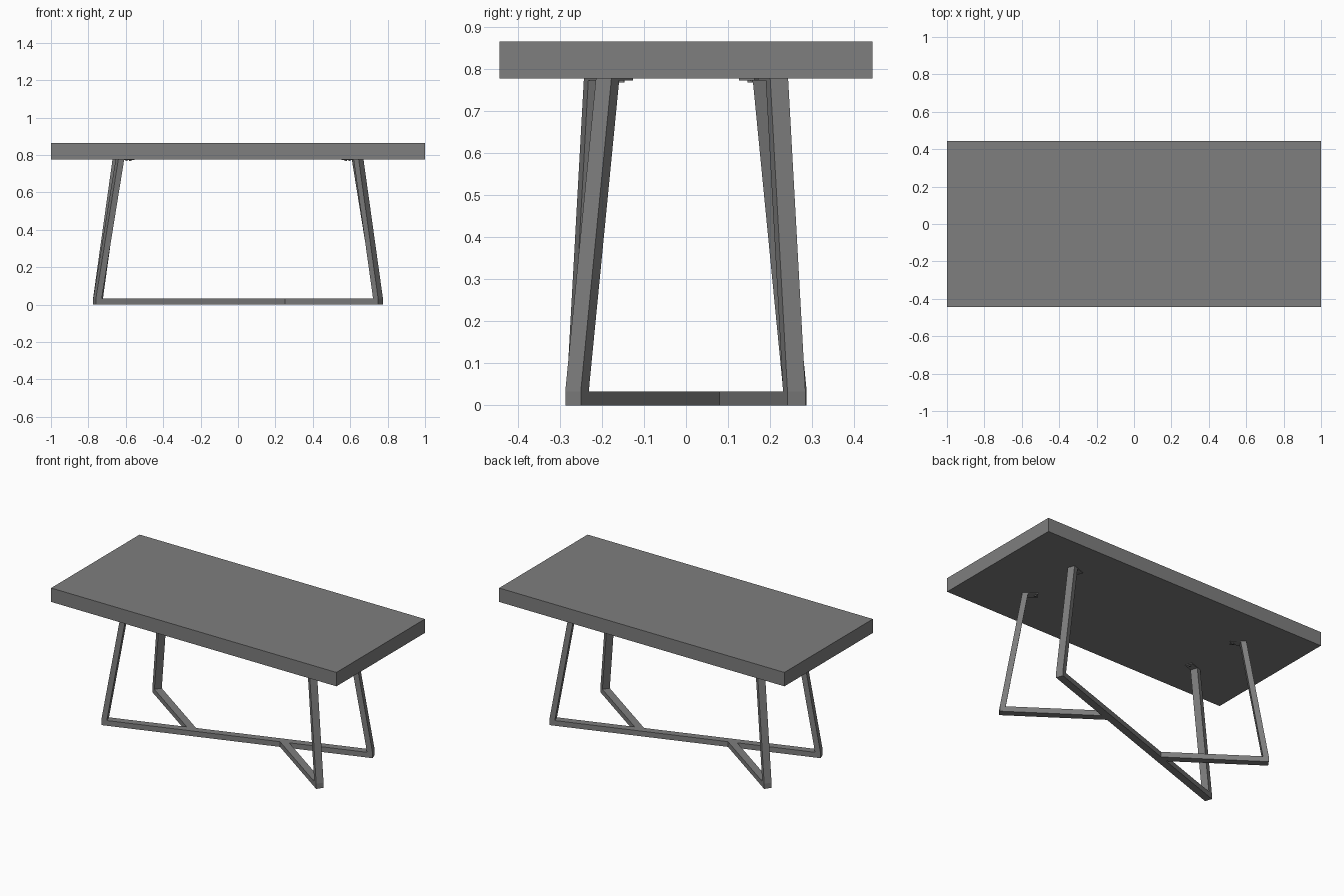
import bpy
import bmesh
from math import atan2, pi, tan
from mathutils import Matrix, Vector

cube = bpy.data.objects.get("Cube")
if cube:
    bpy.data.objects.remove(cube)

grey = bpy.data.materials.new("grey")
grey.use_nodes = True
COLOUR = (0.21, 0.21, 0.21, 1)
grey.diffuse_color = COLOUR
grey.node_tree.nodes["Principled BSDF"].inputs["Base Color"].default_value = COLOUR

TOP_Z, UNDER_Z = 0.865, 0.777
BAR, WIDTH, LEAN = 0.033, 0.045, 0.127   # bar thickness, bar width, inward lean of legs


def finish(name, bm, matrix=None):
    bmesh.ops.recalc_face_normals(bm, faces=bm.faces)
    mesh = bpy.data.meshes.new(name)
    bm.to_mesh(mesh)
    bm.free()
    mesh.materials.append(grey)
    obj = bpy.data.objects.new(name, mesh)
    bpy.context.collection.objects.link(obj)
    if matrix:
        obj.matrix_world = matrix
    return obj


def box(name, centre, size, matrix=None):
    bm = bmesh.new()
    bmesh.ops.create_cube(bm, size=1)
    bmesh.ops.scale(bm, vec=size, verts=bm.verts)
    bmesh.ops.translate(bm, vec=centre, verts=bm.verts)
    return finish(name, bm, matrix)


def frame(name, profile, matrix, skew=0):
    """Extrude an upright (s, z) outline; skew shears the inner end for an oblique joint."""
    bm = bmesh.new()
    face = bm.faces.new([bm.verts.new((s, -WIDTH / 2, z)) for s, z in profile])
    moved = bmesh.ops.extrude_face_region(bm, geom=[face])["geom"]
    bmesh.ops.translate(bm, vec=(0, WIDTH, 0),
                        verts=[v for v in moved if isinstance(v, bmesh.types.BMVert)])
    if skew:
        inner = min(s for s, z in profile)
        for v in bm.verts:
            if v.co.x < inner + 0.001:
                v.co.x += v.co.y * skew
    return finish(name, bm, matrix)


def leg_outline(foot):
    """Half outline of a leg, from outer foot corner up and down to the inner corner."""
    return [(foot, 0), (foot, BAR), (foot - LEAN, UNDER_Z),
            (foot - LEAN - BAR, UNDER_Z), (foot - BAR, BAR)]


def bracket(name, foot, matrix):
    # mounting plate and bolt head beside the top of a leg
    inner = foot - LEAN - BAR
    box(name + "_plate", (inner - 0.028, 0, UNDER_Z - 0.002), (0.058, WIDTH, 0.005), matrix)
    bm = bmesh.new()
    bmesh.ops.create_cone(bm, cap_ends=True, segments=12, radius1=0.006, radius2=0.006,
                          depth=0.006,
                          matrix=Matrix.Translation((inner - 0.042, 0, UNDER_Z - 0.007)))
    finish(name + "_bolt", bm, matrix)


# Tabletop
box("tabletop", (0, 0, (TOP_Z + UNDER_Z) / 2), (2, 0.886, TOP_Z - UNDER_Z))

# Long diagonal frame: two legs joined by one floor bar
long_end = Vector((0.767, 0.2625))
long_angle = atan2(long_end.y, long_end.x)
half = leg_outline(long_end.length)
long_turn = Matrix.Rotation(long_angle, 4, "Z")
frame("long_frame", half + [(-s, z) for s, z in reversed(half)], long_turn)

# Short branches: each meets the side of the long bar at an angle
joint = Vector((0.277, 0.071))
short_end = Vector((0.762, -0.2685))
run = short_end - joint
short_angle = atan2(run.y, run.x)
short_turn = Matrix.Translation((*joint, 0)) @ Matrix.Rotation(short_angle, 4, "Z")
short_profile = leg_outline(run.length) + [(0, BAR), (0, 0)]

for side, turn in (("left", 0), ("right", pi)):
    spin = Matrix.Rotation(turn, 4, "Z")
    frame(side + "_branch_frame", short_profile, spin @ short_turn,
          1 / tan(long_angle - short_angle))
    bracket(side + "_long_leg", long_end.length, spin @ long_turn)
    bracket(side + "_branch_leg", run.length, spin @ short_turn)
